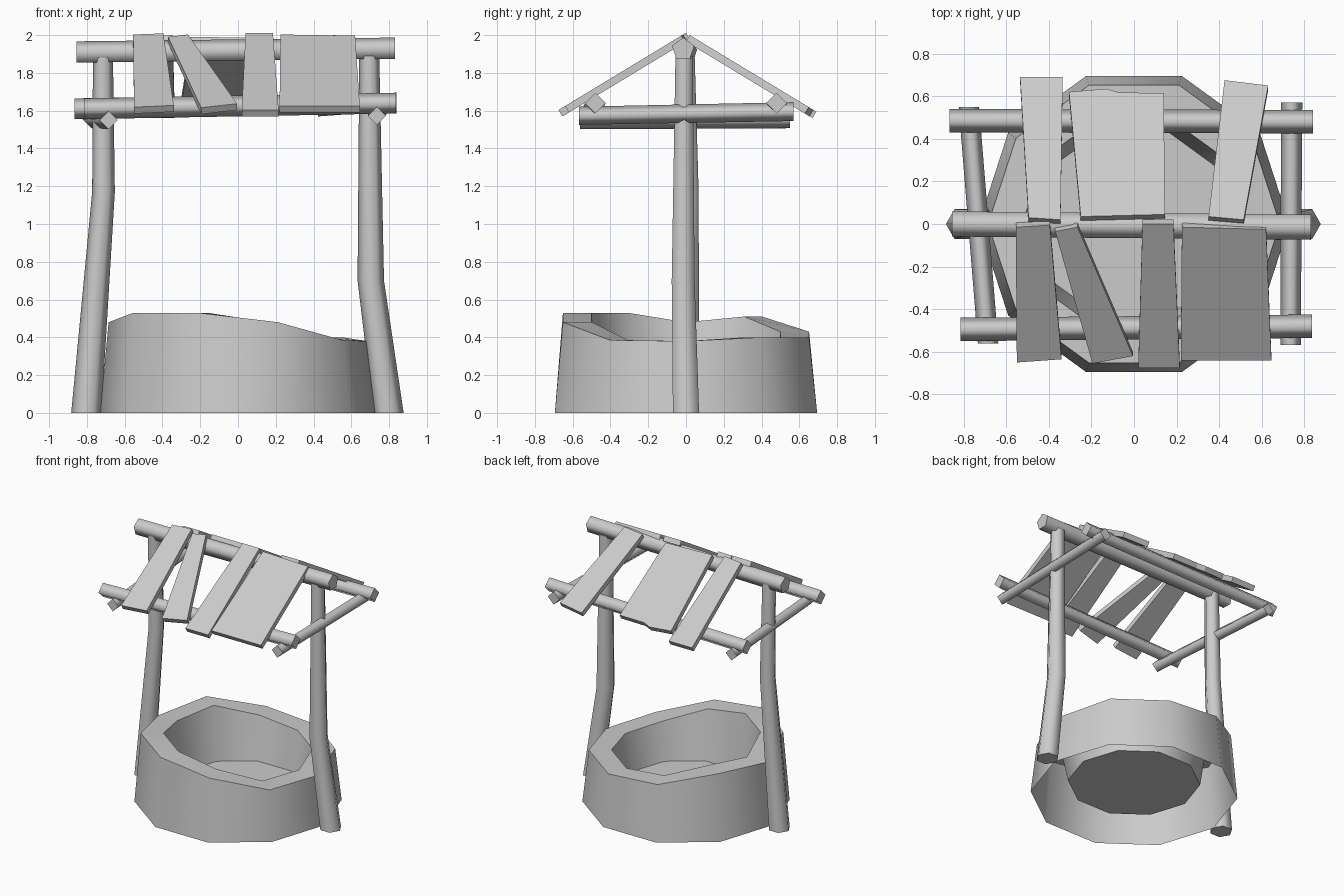
import bpy, bmesh, math
from mathutils import Vector

cube = bpy.data.objects.get("Cube")
if cube:
    bpy.data.objects.remove(cube, do_unlink=True)

grey = bpy.data.materials.new("plain_grey")
grey.use_nodes = True
colour = (0.6, 0.6, 0.6, 1)
grey.diffuse_color = colour
grey.node_tree.nodes["Principled BSDF"].inputs["Base Color"].default_value = colour


def finish(name, bm):
    bmesh.ops.recalc_face_normals(bm, faces=bm.faces[:])
    mesh = bpy.data.meshes.new(name)
    bm.to_mesh(mesh)
    bm.free()
    mesh.materials.append(grey)
    obj = bpy.data.objects.new(name, mesh)
    bpy.context.collection.objects.link(obj)
    return obj


def bridge(bm, a, b):
    n = len(a)
    faces = []
    for i in range(n):
        j = (i + 1) % n
        faces.append(bm.faces.new((a[i], a[j], b[j], b[i])))
    return faces


def pole(name, sides, stations, u, v):
    """Round-shaded pole through (centre, radius) stations; u and v span its section."""
    bm = bmesh.new()
    u, v = Vector(u), Vector(v)
    rings = []
    for centre, radius in stations:
        ring = []
        for i in range(sides):
            a = math.tau * i / sides
            offset = (u * math.cos(a) + v * math.sin(a)) * radius
            ring.append(bm.verts.new(Vector(centre) + offset))
        rings.append(ring)
    for low, high in zip(rings, rings[1:]):
        for face in bridge(bm, low, high):
            face.smooth = True
    for ring in (rings[0], rings[-1]):
        cap = bm.faces.new(ring)
        for edge in cap.edges:
            edge.smooth = False
    return finish(name, bm)


def plank(name, corners, side):
    """Board lying on the roof slope; corners are its top outline seen in plan."""
    bm = bmesh.new()
    slope = 0.605
    down = Vector((0, -side * slope, -1)).normalized() * 0.04
    top = [Vector((x, y, 2 - slope * (side * y - 0.02))) for x, y in corners]
    upper = [bm.verts.new(p) for p in top]
    lower = [bm.verts.new(p + down) for p in top]
    bridge(bm, upper, lower)
    bm.faces.new(upper)
    bm.faces.new(lower)
    return finish(name, bm)


# Uneven ring wall, hollow underneath, with a raised floor inside
rim = [0.38, 0.40, 0.40, 0.43, 0.51, 0.48, 0.53, 0.53, 0.48, 0.385]
bm = bmesh.new()


def wall_ring(radius, heights):
    ring = []
    for i, z in enumerate(heights):
        a = math.tau * i / len(heights)
        ring.append(bm.verts.new((radius * math.cos(a), radius * math.sin(a), z)))
    return ring


count = len(rim)
rings = [wall_ring(0.73, [0] * count), wall_ring(0.685, rim),
         wall_ring(0.525, rim), wall_ring(0.467, [0.1] * count)]
for outer, inner in zip(rings, rings[1:]):
    bridge(bm, outer, inner)
bm.faces.new(rings[-1])
wall = finish("well_wall", bm)
# The open shell must face outwards
if wall.data.polygons[0].normal.x < 0:
    wall.data.flip_normals()
bpy.context.view_layer.objects.active = wall
wall.select_set(True)
bpy.ops.object.shade_smooth_by_angle(angle=math.radians(40))

# Bent posts
X, Y, Z = (1, 0, 0), (0, 1, 0), (0, 0, 1)
pole("left_post", 6, [((0.797, 0, 0), 0.08), ((0.703, -0.015, 0.7), 0.07),
                      ((0.695, -0.01, 1.89), 0.053)], X, Y)
pole("right_post", 6, [((-0.803, 0, 0), 0.08), ((-0.712, 0.015, 1.17), 0.06),
                       ((-0.715, 0, 1.89), 0.053)], X, Y)

# Roof beams
pole("ridge_beam", 5, [((-0.855, 0, 1.905), 0.062),
                       ((0.83, -0.015, 1.925), 0.062)], Z, Y)
pole("front_eave_beam", 4, [((-0.815, -0.495, 1.61), 0.055),
                            ((0.835, -0.48, 1.64), 0.055)], Z, Y)
pole("back_eave_beam", 4, [((-0.865, 0.485, 1.61), 0.055),
                           ((0.84, 0.48, 1.64), 0.055)], Z, Y)
pole("left_cross_beam", 4, [((0.735, -0.567, 1.573), 0.048),
                            ((0.74, 0.57, 1.595), 0.05)], Z, X)
pole("right_cross_beam", 4, [((-0.685, -0.56, 1.55), 0.048),
                             ((-0.775, 0.55, 1.555), 0.048)], Z, X)

# Roof planks, ridge end first
front = [
    [(-0.555, -0.015), (-0.395, -0.005), (-0.34, -0.635), (-0.55, -0.65)],
    [(-0.37, -0.035), (-0.265, -0.015), (-0.005, -0.62), (-0.195, -0.655)],
    [(0.04, 0), (0.185, 0), (0.215, -0.675), (0.02, -0.675)],
    [(0.225, -0.015), (0.62, -0.025), (0.645, -0.64), (0.22, -0.64)],
]
back = [
    [(-0.495, 0.03), (-0.345, 0.02), (-0.335, 0.69), (-0.535, 0.69)],
    [(-0.25, 0.035), (0.145, 0.045), (0.14, 0.615), (-0.07, 0.617),
     (-0.13, 0.635), (-0.305, 0.62)],
    [(0.35, 0.035), (0.515, 0.02), (0.63, 0.65), (0.425, 0.675)],
]
for i, corners in enumerate(front):
    plank(f"front_plank_{i + 1}", corners, -1)
for i, corners in enumerate(back):
    plank(f"back_plank_{i + 1}", corners, 1)
